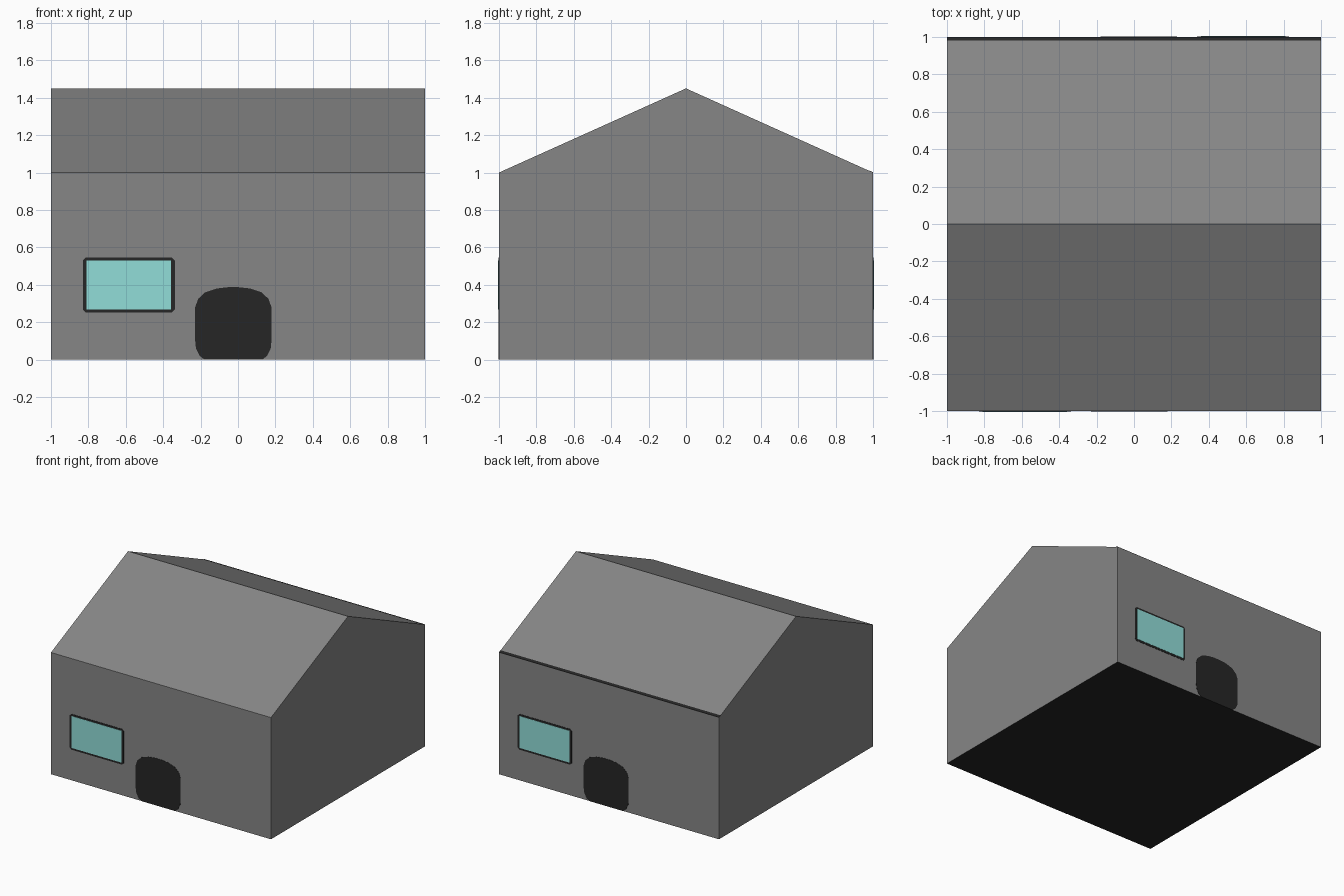
import bpy, bmesh, math
from mathutils import Matrix

if "Cube" in bpy.data.objects:
    bpy.data.objects.remove(bpy.data.objects["Cube"])


def material(name, rgb):
    m = bpy.data.materials.new(name)
    m.diffuse_color = (*rgb, 1)
    m.use_nodes = True
    m.node_tree.nodes["Principled BSDF"].inputs["Base Color"].default_value = m.diffuse_color
    return m


grey = material("grey_wall", (0.238, 0.238, 0.238))
black = material("soft_black", (0.0194, 0.0194, 0.0194))
glass = material("pale_teal_glass", (0.283, 0.723, 0.686))


def finish(name, bm, mats):
    bmesh.ops.recalc_face_normals(bm, faces=bm.faces)
    me = bpy.data.meshes.new(name)
    bm.to_mesh(me)
    bm.free()
    for m in mats:
        me.materials.append(m)
    ob = bpy.data.objects.new(name, me)
    bpy.context.collection.objects.link(ob)
    return ob


def prism(points, offset):
    """Extrude a closed 3D outline along an offset vector."""
    bm = bmesh.new()
    face = bm.faces.new([bm.verts.new(p) for p in points])
    ext = bmesh.ops.extrude_face_region(bm, geom=[face])
    moved = [v for v in ext["geom"] if isinstance(v, bmesh.types.BMVert)]
    bmesh.ops.translate(bm, verts=moved, vec=offset)
    return bm


def plate(name, outline, depth, mat, turn):
    """Thin plate on the front wall, or turned half round onto the back wall."""
    bm = prism([(x, -0.999, z) for x, z in outline], (0, -depth, 0))
    bmesh.ops.transform(bm, matrix=Matrix.Rotation(turn, 4, 'Z'), verts=bm.verts)
    return finish(name, bm, [mat])


# House body: gabled profile run along x, with a black underside
gable = [(-1, 0), (1, 0), (1, 1), (0, 1.45), (-1, 1)]
bm = prism([(-1, y, z) for y, z in gable], (2, 0, 0))
bmesh.ops.recalc_face_normals(bm, faces=bm.faces)
for f in bm.faces:
    f.material_index = 1 if f.normal.z < -0.9 else 0
finish("house_body", bm, [grey, black])

# Black strip along the back eave
strip = [(1, 0.998), (1, 1.002), (0.98, 1.011), (0.98, 1.005)]
finish("back_eave_strip", prism([(-1, y, z) for y, z in strip], (2, 0, 0)), [black])

# Window with clipped frame corners, and rounded doorway, on both long walls
x0, x1, z0, z1, c = -0.83, -0.337, 0.252, 0.545, 0.016
frame = [(x0 + c, z0), (x1 - c, z0), (x1, z0 + c), (x1, z1 - c),
         (x1 - c, z1), (x0 + c, z1), (x0, z1 - c), (x0, z0 + c)]
pane = [(-0.81, 0.268), (-0.357, 0.268), (-0.357, 0.53), (-0.81, 0.53)]
half_door = [(0.155, 0.0), (0.18, 0.02), (0.2, 0.06), (0.204, 0.1), (0.204, 0.28),
             (0.188, 0.325), (0.15, 0.36), (0.09, 0.38), (0.03, 0.387)]
door = [(-0.025 + x, z) for x, z in half_door]
door += [(-0.025 - x, z) for x, z in reversed(half_door)]
for side, turn in (("front", 0), ("back", math.pi)):
    plate(side + "_window_frame", frame, 0.003, black, turn)
    plate(side + "_window_pane", pane, 0.005, glass, turn)
    plate(side + "_door", door, 0.003, black, turn)
